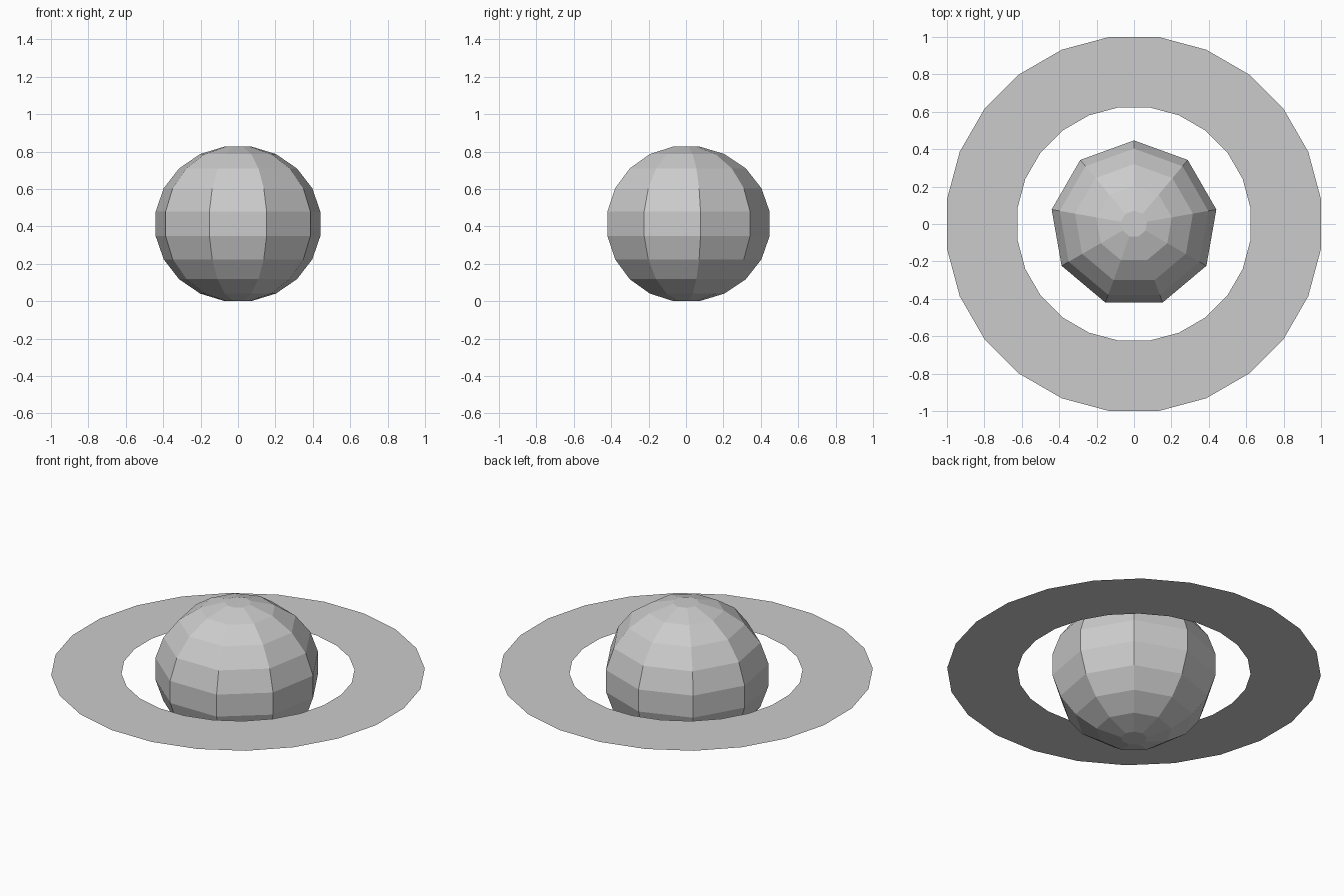
import bpy, bmesh
from math import sin, cos, pi, radians

if "Cube" in bpy.data.objects:
    bpy.data.objects.remove(bpy.data.objects["Cube"])

MID_Z = 0.4135


def ring_of_verts(bm, radius, z, sides, start):
    return [bm.verts.new((radius * cos(start + 2 * pi * i / sides),
                          radius * sin(start + 2 * pi * i / sides), z))
            for i in range(sides)]


def bridge(bm, a, b):
    n = len(a)
    for i in range(n):
        j = (i + 1) % n
        bm.faces.new((a[i], a[j], b[j], b[i]))


def finish(bm, name):
    mesh = bpy.data.meshes.new(name)
    bm.to_mesh(mesh)
    bm.free()
    obj = bpy.data.objects.new(name, mesh)
    obj.location.z = MID_Z
    bpy.context.collection.objects.link(obj)


# Planet: nine-sided faceted globe, slightly flattened, with small flat caps
bm = bmesh.new()
loops = []
for k in range(10):
    a = radians(-81 + 18 * k)
    loops.append(ring_of_verts(bm, 0.4526 * cos(a), 0.4187 * sin(a), 9, pi / 2))
for lower, upper in zip(loops, loops[1:]):
    bridge(bm, lower, upper)
bm.faces.new(loops[0][::-1])
bm.faces.new(loops[-1])
finish(bm, "planet")

# Ring: paper-thin 24-sided band around the equator
bm = bmesh.new()
outer = ring_of_verts(bm, 1.0086, 0, 24, radians(7.5))
inner = ring_of_verts(bm, 0.629, 0, 24, radians(7.5))
bridge(bm, outer, inner)
finish(bm, "planet_ring")
